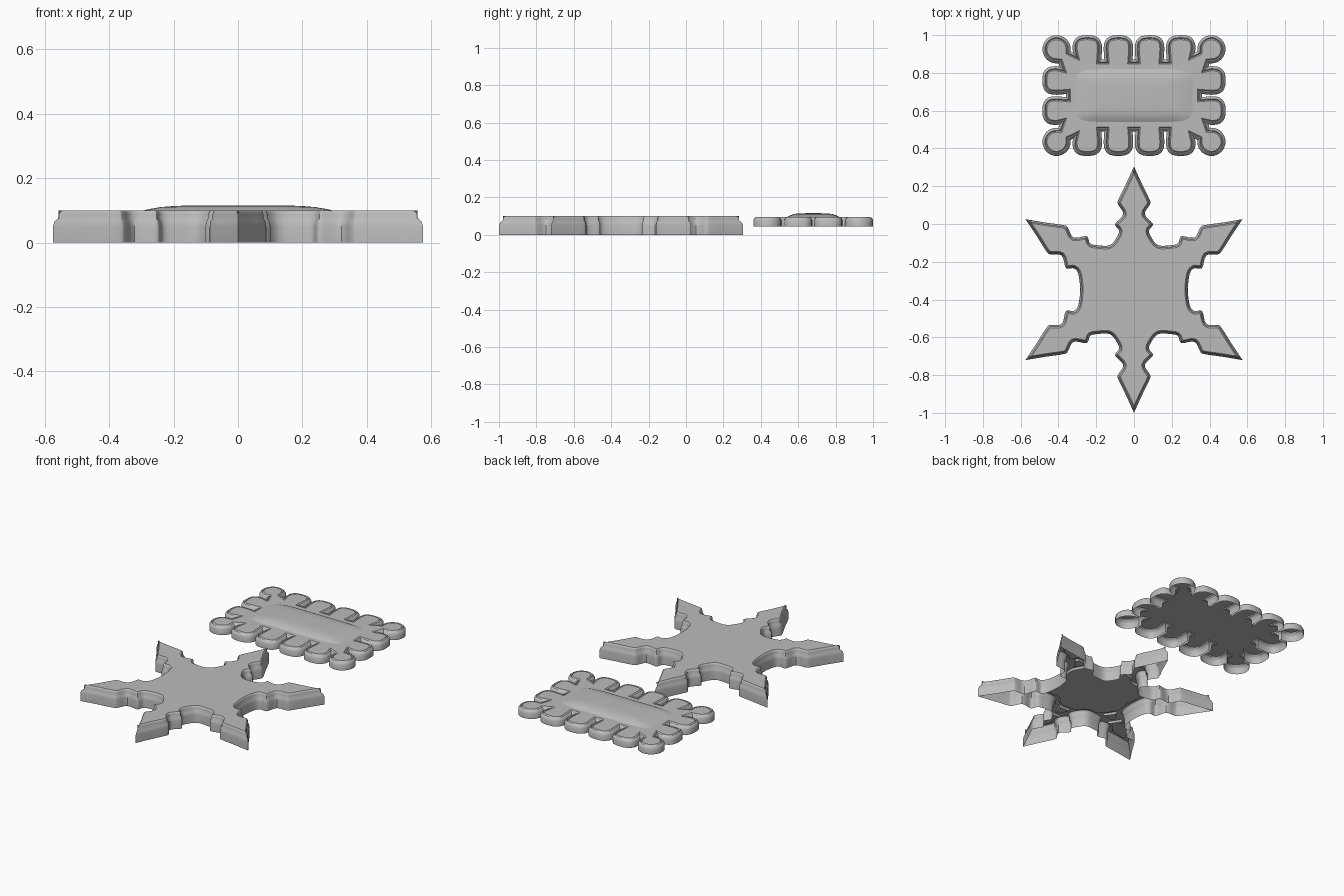
import bpy, bmesh, math
from mathutils import Vector, geometry

if "Cube" in bpy.data.objects:
    bpy.data.objects.remove(bpy.data.objects["Cube"])

grey = bpy.data.materials.new("plain grey")
grey.diffuse_color = (0.5, 0.5, 0.5, 1)
grey.use_nodes = True
grey.node_tree.nodes["Principled BSDF"].inputs["Base Color"].default_value = grey.diffuse_color


def V(x, y):
    return Vector((x, y))


def spline(pts, n=4, closed=False):
    """Catmull-Rom samples through 2D points."""
    out, m = [], len(pts)
    for i in range(m if closed else m - 1):
        if closed:
            a, b, c, d = (pts[(i + k) % m] for k in (-1, 0, 1, 2))
        else:
            a, b, c, d = (pts[min(max(i + k, 0), m - 1)] for k in (-1, 0, 1, 2))
        for k in range(n):
            t = k / n
            out.append(0.5 * (2 * b + (c - a) * t + (2 * a - 5 * b + 4 * c - d) * t * t
                              + (3 * b - a - 3 * c + d) * t ** 3))
    return out


def inset(pts, dist):
    """Move a counter-clockwise loop inwards, with limited mitres."""
    out, m = [], len(pts)
    for i, p in enumerate(pts):
        e, f = (p - pts[i - 1]).normalized(), (pts[(i + 1) % m] - p).normalized()
        a, b = V(-e.y, e.x), V(-f.y, f.x)
        out.append(p + (a + b) / max(1 + a.dot(b), 0.35) * dist)
    return out


def ring(bm, pts, z):
    return [bm.verts.new((p.x, p.y, z)) for p in pts]


def bridge(bm, a, b):
    for i in range(len(a)):
        j = (i + 1) % len(a)
        bm.faces.new((a[i], a[j], b[j], b[i]))


def skirt(bm, pts, profile):
    """Rings following (inset, height) pairs; returns the last loop."""
    prev = None
    for d, z in profile:
        last = inset(pts, d)
        cur = ring(bm, last, z)
        if prev:
            bridge(bm, prev, cur)
        prev = cur
    return last, prev


def fill(bm, loops, z):
    """Flat face between an outer loop and its holes."""
    pts, edges = [], []
    for lp in loops:
        s, m = len(pts), len(lp)
        pts += lp
        edges += [(s + i, s + (i + 1) % m) for i in range(m)]
    vs, _, fs, *_ = geometry.delaunay_2d_cdt(pts, edges, [], 4, 1e-6)
    verts = ring(bm, vs, z)
    for f in fs:
        face = bm.faces.new([verts[i] for i in f])
        face.normal_update()
        if face.normal.z < 0:
            face.normal_flip()


def finish(bm, name):
    bmesh.ops.remove_doubles(bm, verts=bm.verts[:], dist=1e-5)
    me = bpy.data.meshes.new(name)
    bm.to_mesh(me)
    bm.free()
    me.materials.append(grey)
    ob = bpy.data.objects.new(name, me)
    bpy.context.collection.objects.link(ob)
    bpy.ops.object.select_all(action='DESELECT')
    ob.select_set(True)
    bpy.context.view_layer.objects.active = ob
    bpy.ops.object.shade_smooth_by_angle(angle=math.radians(35))
    return ob


# ---------- six-armed star: hollow shell with rim and sunken panels ----------
CY = -0.3475
ARMS = [(33, 1.05), (90, 1), (147, 1.05), (213, 1.05), (270, 1), (327, 1.05)]


def arm_pt(arm, r, w):
    a, s = math.radians(arm[0]), arm[1]
    return V(r * s * math.cos(a) - w * math.sin(a), CY + r * s * math.sin(a) + w * math.cos(a))


side = [(.6525, 0), (.56, .042), (.475, .083), (.45, .084), (.40, .057),
        (.352, .098), (.335, .096), (.312, .079), (.28, .09)]
outline, centre = [], []
for i, arm in enumerate(ARMS):
    nxt = ARMS[(i + 1) % 6]
    gap = (nxt[0] - arm[0]) % 360
    mid = math.radians(arm[0] + gap / 2)
    rv = .285 if gap > 60 else .268
    valley = V(rv * math.cos(mid), CY + rv * math.sin(mid))
    outline += spline([arm_pt(arm, r, w) for r, w in side] + [valley]
                      + [arm_pt(nxt, r, -w) for r, w in reversed(side)])
    rv -= .038
    centre += [arm_pt(arm, .252, -.06), arm_pt(arm, .252, .06),
               V(rv * math.cos(mid), CY + rv * math.sin(mid))]

bm = bmesh.new()
rim, _ = skirt(bm, outline, [(0, 0), (0, .05), (.003, .066), (.009, .076),
                             (.009, .088), (.012, .097), (.016, .1)])
panels = [spline(centre, 4, True)]
kite = [(.55, .012), (.455, .046), (.40, .030), (.368, .044)]
wedge = [(.342, .012), (.277, .042)]
for arm in ARMS:
    for shape in (kite, wedge):
        panels.append([arm_pt(arm, r, w) for r, w in shape]
                      + [arm_pt(arm, r, -w) for r, w in reversed(shape)])
fill(bm, [rim] + panels, .1)
for k, p in enumerate(panels):
    _, low = skirt(bm, p, [(0, .1), (.003 if k else .008, .087)])
    bm.faces.new(low)
finish(bm, "star_plate")

# round studs along each arm
bm = bmesh.new()
for arm in ARMS:
    for r in (.52, .388, .297):
        c = arm_pt(arm, r, 0)
        prev = None
        for k in range(4):
            t = math.radians(k * 25)
            loop = [c + .017 * math.cos(t) * V(math.cos(j * math.pi / 6), math.sin(j * math.pi / 6))
                    for j in range(12)]
            cur = ring(bm, loop, .087 + .013 * math.sin(t))
            if prev:
                bridge(bm, prev, cur)
            prev = cur
        bm.faces.new(prev)
finish(bm, "arm_studs")

# ---------- scalloped rectangular plate: hollow shell with raised cushion ----------
PY = 0.68


def lobe(mid, h, d0, d1):
    """U-shaped scallop: (position along edge, depth from edge)."""
    pts = [(mid - h + .004, d0)]
    for k in range(13):
        t = math.pi * k / 12
        c, s = math.cos(t), math.sin(t)
        pts.append((mid - h * math.copysign(abs(c) ** .75, c), .075 - .075 * s ** .75 if 0 < k < 12 else .075))
    return pts + [(mid + h - .004, d1)]


def edge(count, pitch, depth, shallow):
    pts = []
    for i in range(count):
        pts += lobe((i - (count - 1) / 2) * pitch, pitch / 2 - .004,
                    shallow if i == 0 else depth, shallow if i == count - 1 else depth)
    return pts


HX, HY = .485, .32
outline = []
for q in range(4):
    ang = q * math.pi / 2
    c, s = round(math.cos(ang)), round(math.sin(ang))
    long, half, other = (q % 2 == 0), (HY if q % 2 == 0 else HX), (HX if q % 2 == 0 else HY)
    pts = edge(4, .165, .13, .092) if long else edge(2, .16, .125, .092)
    local = [(u, d - half) for u, d in pts]
    for k in range(17):  # round corner lobe
        t = math.radians(-188 + 286 * k / 16)
        local.append((other - .075 + .075 * math.cos(t), -half + .075 + .075 * math.sin(t)))
    outline += [V(x * c - y * s, PY + x * s + y * c) for x, y in local]


def pad(hx, hy):
    out = []
    for k in range(48):
        t = 2 * math.pi * k / 48
        a, b = math.cos(t), math.sin(t)
        out.append(V(hx * math.copysign(abs(a) ** .3, a), PY + hy * math.copysign(abs(b) ** .3, b)))
    return out


bm = bmesh.new()
top, _ = skirt(bm, outline, [(0, .045), (0, .078), (.006, .089), (.013, .094),
                             (.018, .089), (.024, .095)])
fill(bm, [top, pad(.31, .14)], .095)
prev = None
for hx, hy, z in ((.31, .14, .095), (.28, .125, .103), (.24, .105, .110), (.19, .08, .114), (.1, .04, .115)):
    cur = ring(bm, pad(hx, hy), z)
    if prev:
        bridge(bm, prev, cur)
    prev = cur
bm.faces.new(prev)
finish(bm, "scalloped_plate")
